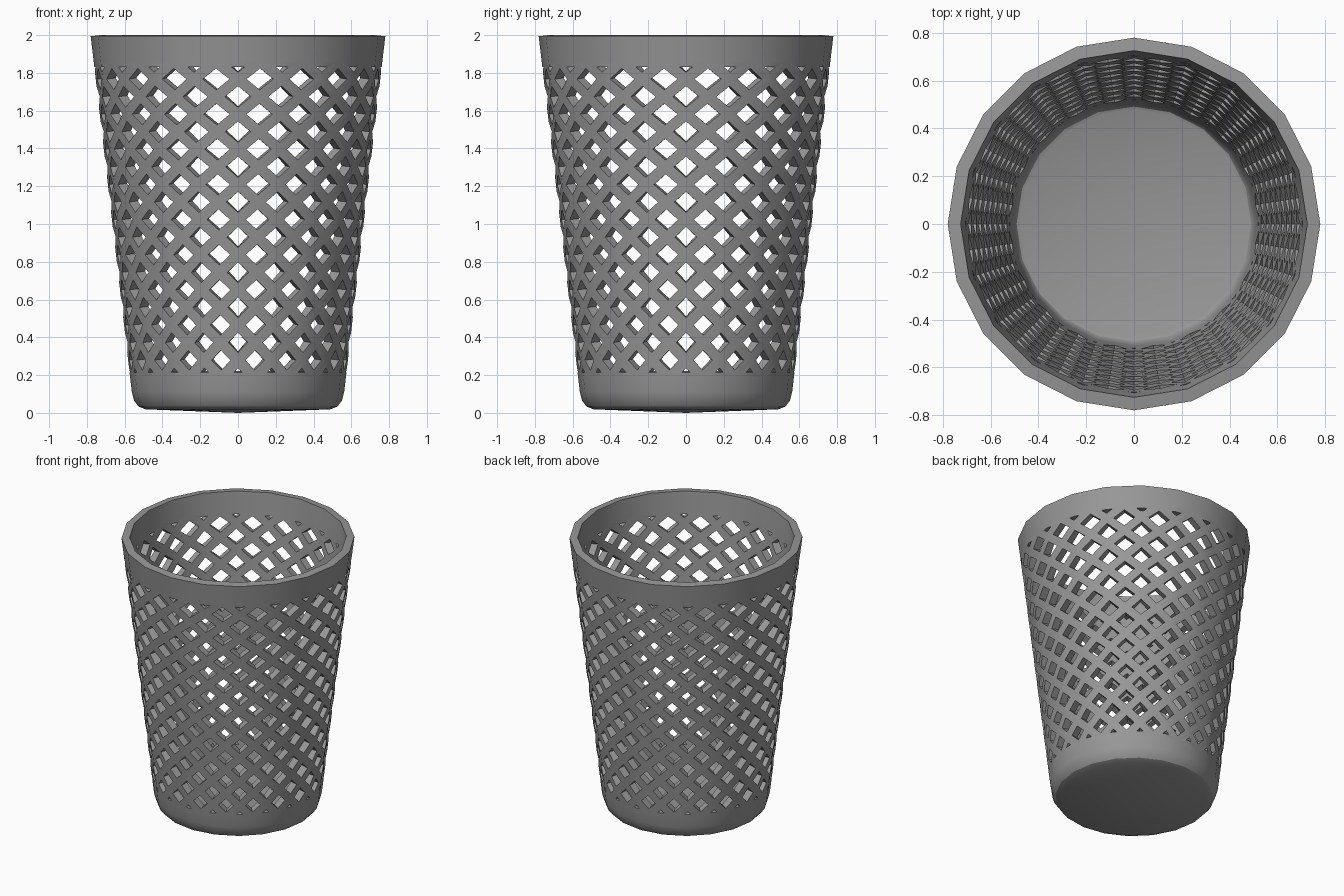
import bpy, bmesh, math
from mathutils import Vector

if "Cube" in bpy.data.objects:
    bpy.data.objects.remove(bpy.data.objects["Cube"], do_unlink=True)

SIDES = 20                    # flat sides around the basket
COLS = SIDES * 2              # lattice columns: corners and side middles
ROWS = 18                     # half rows of diamonds
LOW, HIGH = 0.186, 1.86       # lattice band
R_LOW, R_HIGH = 0.571, 0.764
STRAND = 0.057
WALL = 0.054
STEP = (HIGH - LOW) / ROWS

bm = bmesh.new()


def ring_point(k, r, z):
    """Point on the faceted wall; odd columns lie mid-side."""
    a = math.pi * 2 * k / COLS
    if k % 2:
        r *= math.cos(math.pi / SIDES)
    return Vector((r * math.cos(a), r * math.sin(a), z))


def node(k, j):
    t = j / ROWS
    return ring_point(k, R_LOW + (R_HIGH - R_LOW) * t, LOW + j * STEP)


def face(*points):
    bm.faces.new([bm.verts.new(p) for p in points])


def frame(outer, inner):
    """Quads between a tile outline and its hole outline."""
    n = len(outer)
    for i in range(n):
        m = (i + 1) % n
        face(outer[i], outer[m], inner[m], inner[i])


# Lattice: diamonds with holes, cut to triangles at both ends
for j in range(ROWS + 1):
    for k in range(j % 2, COLS, 2):
        mid = node(k, j)
        left, right = node(k - 1, j), node(k + 1, j)
        half = (right - left).length / 2
        pitch = 2 * half * STEP / math.hypot(half, STEP)
        f = 1 - STRAND / pitch
        if 0 < j < ROWS:
            outer = [left, node(k, j - 1), right, node(k, j + 1)]
            frame(outer, [mid.lerp(p, f) for p in outer])
        else:
            apex = node(k, 1 if j == 0 else ROWS - 1)
            tip = mid.lerp(apex, f)
            t = (STRAND / 2) / (STEP * f)
            hole = [mid.lerp(left, f).lerp(tip, t), mid.lerp(tip, t),
                    mid.lerp(right, f).lerp(tip, t), tip]
            frame([left, mid, right, apex], hole)

# Solid bands: rim above, rounded base below
rim = [(0.78, 1.994), (R_HIGH, HIGH)]
base = [(R_LOW, LOW), (0.562, 0.11), (0.55, 0.065), (0.527, 0.034), (0.49, 0.019)]
for profile in (rim, base):
    for (r1, z1), (r2, z2) in zip(profile, profile[1:]):
        for k in range(COLS):
            face(ring_point(k, r1, z1), ring_point(k, r2, z2),
                 ring_point(k + 1, r2, z2), ring_point(k + 1, r1, z1))

# Slightly domed floor
for k in range(COLS):
    face(ring_point(k, *base[-1]), Vector((0, 0, 0)), ring_point(k + 1, *base[-1]))

bmesh.ops.remove_doubles(bm, verts=bm.verts, dist=0.0005)
bmesh.ops.recalc_face_normals(bm, faces=bm.faces)
lowest = min(bm.faces, key=lambda f: f.calc_center_median().z)
if lowest.normal.z > 0:
    bmesh.ops.reverse_faces(bm, faces=bm.faces)

mesh = bpy.data.meshes.new("basket")
bm.to_mesh(mesh)
bm.free()
basket = bpy.data.objects.new("basket", mesh)
bpy.context.scene.collection.objects.link(basket)

# Wall thickness grows inward
solid = basket.modifiers.new("wall", "SOLIDIFY")
solid.thickness = WALL
solid.offset = -1
solid.use_even_offset = True

grey = bpy.data.materials.new("grey plastic")
grey.use_nodes = True
color = (0.31, 0.31, 0.31, 1)
grey.diffuse_color = color
grey.node_tree.nodes["Principled BSDF"].inputs["Base Color"].default_value = color
mesh.materials.append(grey)

bpy.ops.object.select_all(action="DESELECT")
basket.select_set(True)
bpy.context.view_layer.objects.active = basket
bpy.ops.object.modifier_apply(modifier=solid.name)
bpy.ops.object.shade_smooth_by_angle(angle=math.radians(30))
